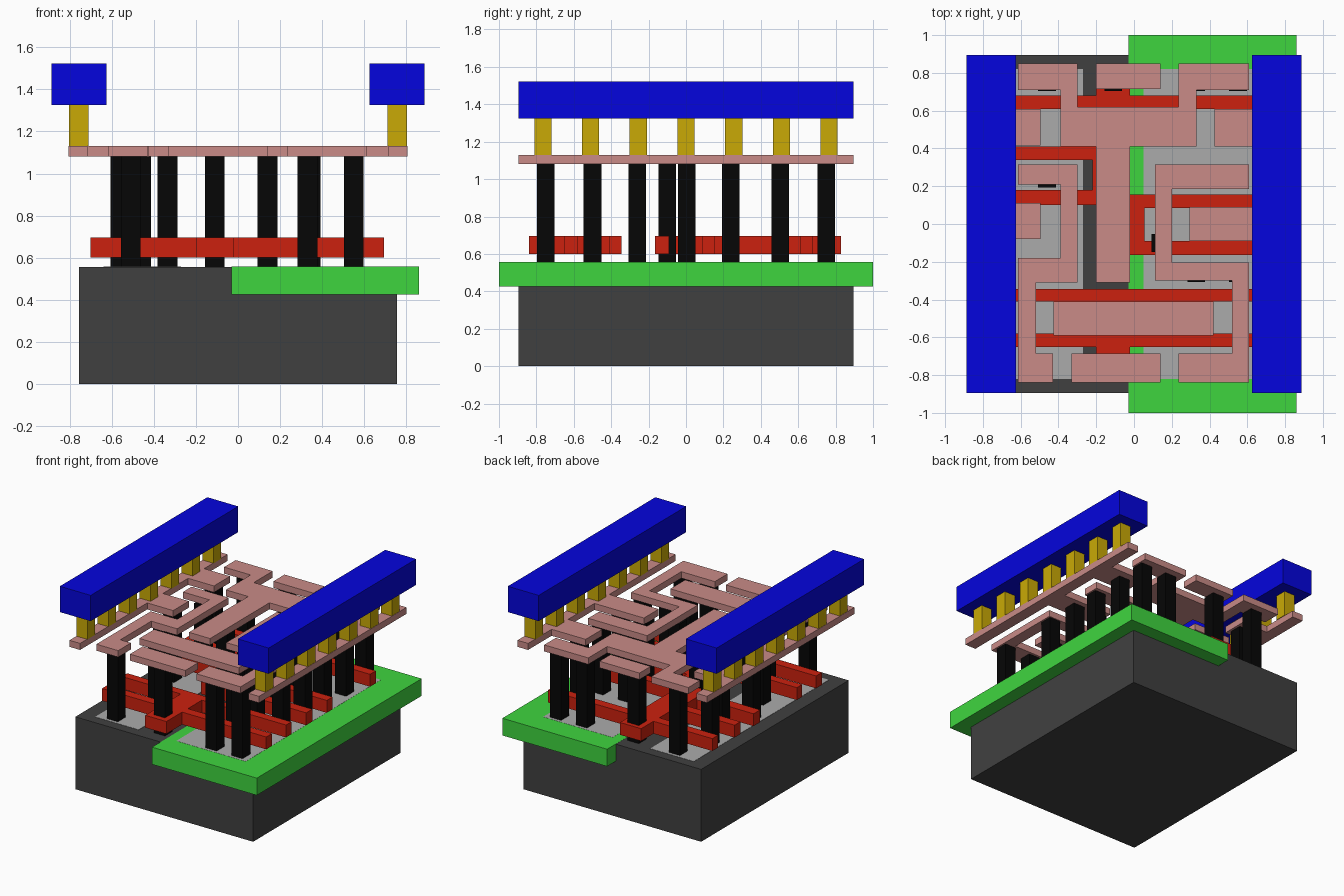
import bpy, bmesh
from mathutils import Matrix, Vector


def material(name, rgb):
    """Plain material from 0-255 display colours."""
    m = bpy.data.materials.new(name)
    m.diffuse_color = [(c / 255) ** 2.2 for c in rgb] + [1]
    return m


def layer(name, rects, z0, z1, rgb):
    """One object made of boxes (x0, x1, y0, y1) sharing a height range."""
    bm = bmesh.new()
    for x0, x1, y0, y1 in rects:
        size = Vector((x1 - x0, y1 - y0, z1 - z0))
        mid = Vector(((x0 + x1) / 2, (y0 + y1) / 2, (z0 + z1) / 2))
        bmesh.ops.create_cube(bm, size=1, matrix=Matrix.Translation(mid) @ Matrix.Diagonal(size).to_4x4())
    me = bpy.data.meshes.new(name)
    bm.to_mesh(me)
    bm.free()
    me.materials.append(material(name, rgb))
    ob = bpy.data.objects.new(name, me)
    bpy.context.collection.objects.link(ob)
    return ob


def square(x, y, h):
    return (x - h, x + h, y - h, y + h)


TOP = 0.556

# Base block, well and the flush doped regions
layer("substrate", [(-.755, .755, -.895, .895)], 0, TOP, (66, 66, 66))
layer("well", [(-.03, .86, -1, 1)], .425, TOP + .001, (65, 212, 65))
layer("diffusion", [(-.64, -.27, -.82, .82), (.05, .64, -.82, .82)], .5, TOP + .002, (170, 170, 170))

# Red gate lines
layer("gate_lines", [
    (-.7, .695, .61, .68),                                # top line
    (-.2, -.02, .41, .83),                                # top pad
    (-.7, -.2, .34, .41), (-.7, -.2, .10, .18),           # left pair
    (-.22, -.02, .10, .41),
    (-.2, .055, -.165, .155),                             # right pair
    (.05, .695, .085, .155), (.05, .695, -.165, -.09),
    (-.7, .695, -.41, -.345), (-.7, .695, -.65, -.58),    # bottom pair
    (-.2, -.02, -.84, -.345),                             # bottom pad
], .6, .695, (203, 38, 22))

# Black contact pillars, grouped by row
rows = {
    -.75: (-.51, -.11, .33, .55),
    -.5: (-.335, .33),
    -.26: (-.46, .33, .55),
    -.1: (.14,),
    .005: (-.56, -.11, .345, .55),
    .24: (-.46, .33, .55),
    .505: (-.56, .55),
    .75: (-.46, -.11, .33, .55),
}
layer("contact_pillars", [square(x, y, .047) for y, xs in rows.items() for x in xs],
      TOP - .02, 1.08, (15, 15, 15))

# Pink metal wiring
layer("metal_wiring", [
    (-.805, -.715, -.895, .895), (.715, .805, -.895, .895),   # outer rails
    (-.715, -.495, .415, .61), (-.715, -.495, -.08, .11),     # left rail tabs
    (.425, .715, .41, .61), (.295, .715, -.09, .09),          # right rail tabs
    (-.615, -.3, .71, .85), (.235, .61, .71, .85),            # fork-shaped wire
    (-.39, -.3, .62, .71), (.235, .33, .62, .71),
    (-.39, .33, .41, .62), (-.2, -.02, -.31, .41),
    (-.2, .14, .715, .85), (-.33, .14, -.84, -.685),          # separate pads
    (-.425, .42, -.59, -.41),
    (-.615, -.3, .21, .315), (-.39, -.3, -.18, .21),          # left winding wire
    (-.615, -.3, -.31, -.18), (-.615, -.52, -.685, -.31),
    (-.615, -.43, -.84, -.685),
    (.11, .61, .185, .315), (.11, .2, -.205, .185),           # right winding wire
    (.11, .61, -.3, -.205), (.52, .61, -.685, -.3),
    (.235, .61, -.84, -.685),
], 1.08, 1.13, (200, 138, 134))

# Yellow vias and blue power bars on both sides
layer("vias", [square(s * .757, i * .255, .046) for s in (-1, 1) for i in range(-3, 4)],
      1.13, 1.325, (200, 168, 14))
layer("power_bars", [(-.887, -.625, -.895, .895), (.625, .887, -.895, .895)],
      1.325, 1.523, (13, 13, 220))
